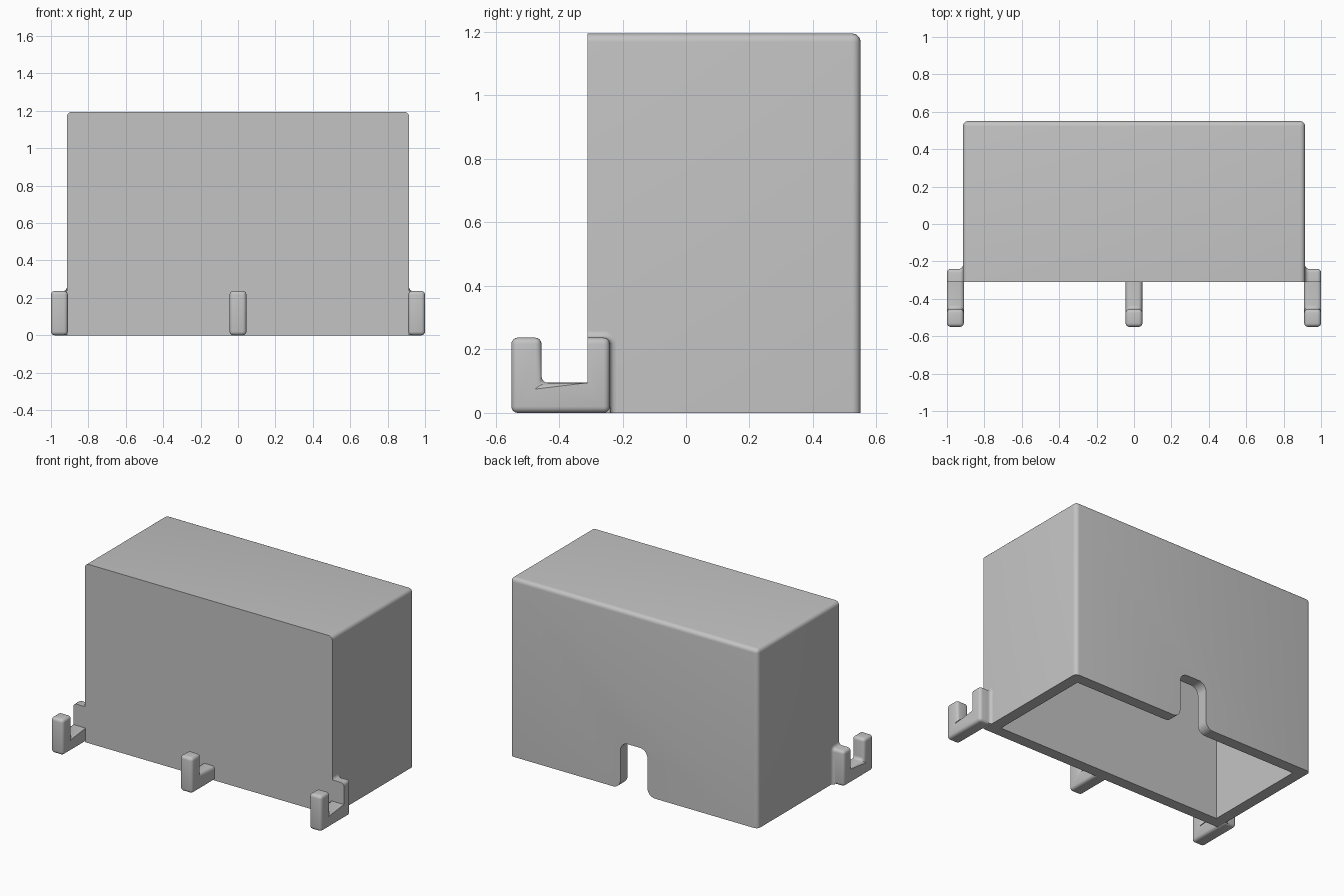
import bpy, bmesh, math
from mathutils import Vector

if "Cube" in bpy.data.objects:
    bpy.data.objects.remove(bpy.data.objects["Cube"], do_unlink=True)

W, FRONT, BACK, TOP, WALL = 0.915, -0.31, 0.55, 1.195, 0.075
R = 0.02  # hook rounding

grey = bpy.data.materials.new("light grey")
grey.use_nodes = True
grey.diffuse_color = (0.55, 0.55, 0.55, 1)
grey.node_tree.nodes["Principled BSDF"].inputs["Base Color"].default_value = (0.55, 0.55, 0.55, 1)


def make(name, bm):
    bmesh.ops.recalc_face_normals(bm, faces=bm.faces)
    mesh = bpy.data.meshes.new(name)
    bm.to_mesh(mesh)
    bm.free()
    obj = bpy.data.objects.new(name, mesh)
    bpy.context.collection.objects.link(obj)
    mesh.materials.append(grey)
    return obj


def prism(points, depth):
    """Extrude a closed 3D outline along a vector."""
    bm = bmesh.new()
    face = bm.faces.new([bm.verts.new(p) for p in points])
    out = bmesh.ops.extrude_face_region(bm, geom=[face])
    moved = [v for v in out["geom"] if isinstance(v, bmesh.types.BMVert)]
    bmesh.ops.translate(bm, verts=moved, vec=depth)
    bmesh.ops.recalc_face_normals(bm, faces=bm.faces)
    return bm


def block(x, y0, y1, z0, z1):
    return prism([(-x, y0, z0), (x, y0, z0), (x, y1, z0), (-x, y1, z0)], (0, 0, z1 - z0))


def arc(cx, cz, r, start, end, n=6):
    angles = [math.radians(start + (end - start) * i / n) for i in range(n + 1)]
    return [(cx + r * math.cos(a), cz + r * math.sin(a)) for a in angles]


def smooth(obj):
    bpy.ops.object.select_all(action="DESELECT")
    obj.select_set(True)
    bpy.context.view_layer.objects.active = obj
    bpy.ops.object.shade_smooth_by_angle(angle=math.radians(35))


def cut(obj, cutter):
    mod = obj.modifiers.new("cut", "BOOLEAN")
    mod.operation, mod.solver, mod.object = "DIFFERENCE", "EXACT", cutter
    bpy.context.view_layer.objects.active = obj
    bpy.ops.object.modifier_apply(modifier=mod.name)
    bpy.data.objects.remove(cutter, do_unlink=True)


# Housing: rounded along the top and back, sharp at the front and the open bottom
bm = block(W, FRONT, BACK, 0, TOP)
rounded = []
for e in bm.edges:
    mid = (e.verts[0].co + e.verts[1].co) / 2
    if mid.y > FRONT + 0.01 and mid.z > 0.01:
        rounded.append(e)
bmesh.ops.bevel(bm, geom=rounded, offset=0.027, segments=5, profile=0.5, affect="EDGES")
housing = make("housing", bm)
cut(housing, make("cavity_cutter", block(W - WALL, FRONT + WALL, BACK - WALL, -0.1, TOP - WALL)))

# Cable notch in the back wall, flared at the bottom
half, high, r = 0.1, 0.31, 0.055
side = [(half + r, -0.1)] + arc(half + r, r, r, 270, 180) + arc(half - r, high - r, r, 0, 90)
outline = side + [(-x, z) for x, z in reversed(side)]
cut(housing, make("notch_cutter", prism([(x, BACK - 0.15, z) for x, z in outline], (0, 0.3, 0))))
smooth(housing)

# Hooks: upturned tip, base, and for the side ones a rear post lying along the housing
TIP, TIP_BACK, POST_BACK, HOOK_TOP, BASE_TOP = -0.55, -0.455, -0.24, 0.237, 0.095


def hook(name, x0, x1, with_post):
    if with_post:
        rear = [(POST_BACK, 0), (POST_BACK, HOOK_TOP), (FRONT, HOOK_TOP), (FRONT, BASE_TOP)]
    else:
        rear = [(POST_BACK - 0.03, 0.0), (POST_BACK - 0.03, BASE_TOP)]
    profile = [(TIP, 0)] + rear + [(TIP_BACK, BASE_TOP), (TIP_BACK, HOOK_TOP), (TIP, HOOK_TOP)]
    bm = prism([(x0, y, z) for y, z in profile], (x1 - x0, 0, 0))
    edges = []
    for e in bm.edges:
        a, b = e.verts[0].co, e.verts[1].co
        on_front = abs(a.y - FRONT) < 0.001 and abs(b.y - FRONT) < 0.001
        against_wall = (a.y + b.y) / 2 > FRONT and abs(a.x + b.x) / 2 < W
        if not on_front and not against_wall:
            edges.append(e)
    bmesh.ops.bevel(bm, geom=edges, offset=R, segments=4, profile=0.5, affect="EDGES")
    smooth(make(name, bm))


# Concave fillet that blends a rear post into the housing side
def fillet(name, s):
    bm = bmesh.new()
    rows = []
    for i in range(6):
        a = math.radians(90 * i / 5)
        d, h = R * (1 - math.sin(a)), R * (1 - math.cos(a))
        path = [(POST_BACK + d, 0.0)] + arc(POST_BACK - R, HOOK_TOP - R, R + d, 0, 90) + [(FRONT, HOOK_TOP + d)]
        rows.append([bm.verts.new((s * (W + h), y, z)) for y, z in path])
    for low, up in zip(rows, rows[1:]):
        for j in range(len(low) - 1):
            quad = [low[j], low[j + 1], up[j + 1], up[j]]
            bm.faces.new(quad)
    obj = make(name, bm)
    if obj.data.polygons[0].normal.y < 0:
        obj.data.flip_normals()
    smooth(obj)


hook("center_hook", -0.045, 0.045, False)
for label, s in (("left", 1), ("right", -1)):
    hook(label + "_hook", *sorted((s * 0.91, s * 1.0)), True)
    fillet(label + "_hook_fillet", s)
